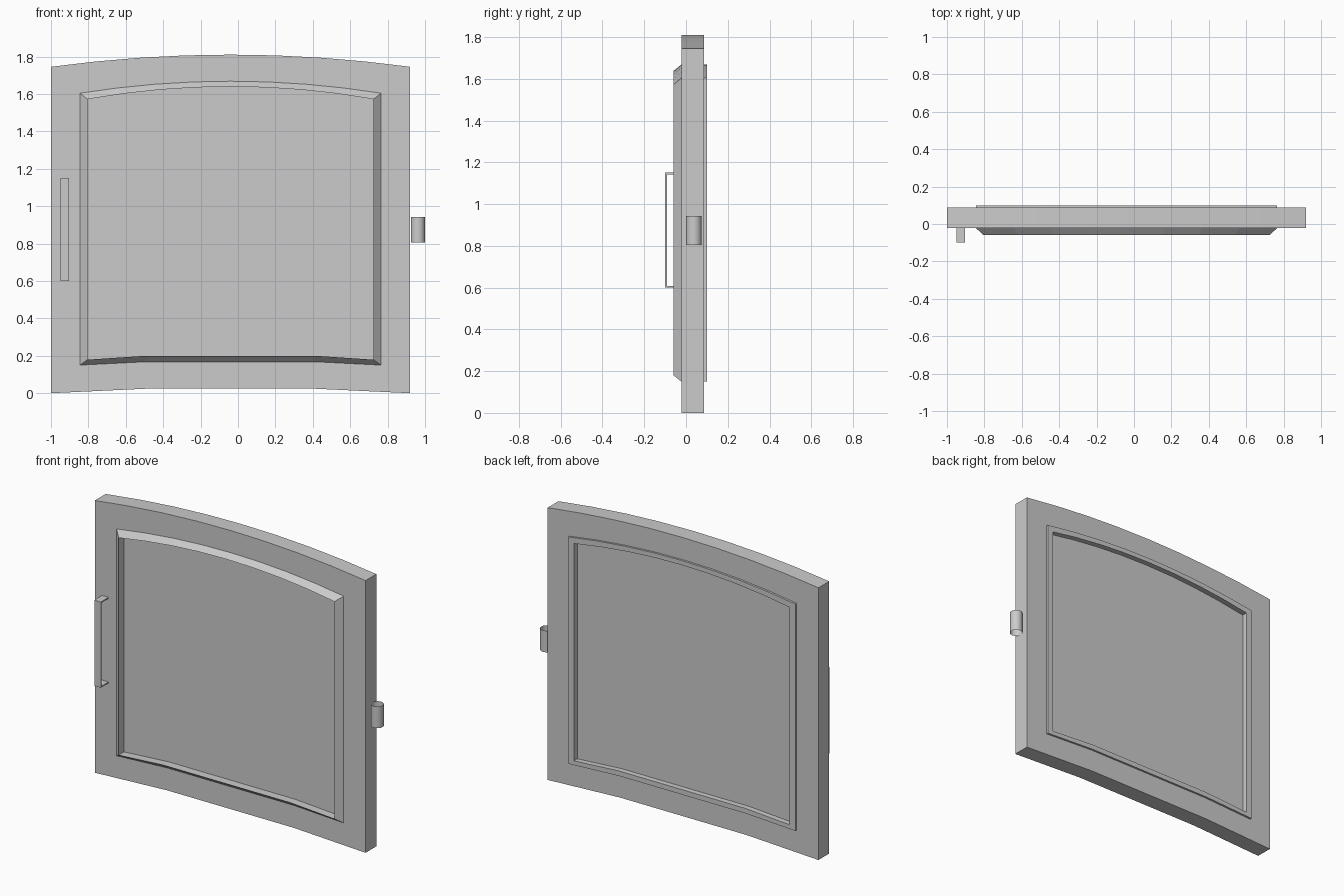
import bpy
import math

cube = bpy.data.objects.get("Cube")
if cube:
    bpy.data.objects.remove(cube, do_unlink=True)

CX = -0.04      # middle of the door leaf
STEPS = 8       # segments along each arched top edge

grey = bpy.data.materials.new("plain grey")
grey.use_nodes = True
colour = (0.6, 0.6, 0.6, 1)
grey.diffuse_color = colour
grey.node_tree.nodes["Principled BSDF"].inputs["Base Color"].default_value = colour


def add_mesh(name, verts, faces):
    mesh = bpy.data.meshes.new(name)
    mesh.from_pydata(verts, [], faces)
    mesh.materials.append(grey)
    obj = bpy.data.objects.new(name, mesh)
    bpy.context.collection.objects.link(obj)
    return obj


def outline(half, low, low_mid, high, high_mid):
    """Arched panel outline, counter-clockwise as seen from the front."""
    pts = [(CX - half, low), (CX - 0.45, low_mid), (CX + 0.45, low_mid), (CX + half, low)]
    for i in range(STEPS + 1):
        t = 1 - 2 * i / STEPS
        pts.append((CX + half * t, high + (high_mid - high) * (1 - t * t)))
    return pts


def loft(name, rings, closed):
    """Join outlines at given depths, as a frame (closed) or a capped slab."""
    n = len(rings[0][0])
    verts = [(x, y, z) for pts, y in rings for x, z in pts]
    faces = []
    count = len(rings)
    for r in range(count if closed else count - 1):
        a, b = r * n, (r + 1) % count * n
        for i in range(n):
            j = (i + 1) % n
            faces.append((a + i, b + i, b + j, a + j))
    if not closed:
        faces += [tuple(range(n)), tuple(reversed(range((count - 1) * n, count * n)))]
    return add_mesh(name, verts, faces)


door_edge = outline(0.96, 0.0, 0.024, 1.745, 1.81)
trim_edge = outline(0.805, 0.15, 0.168, 1.604, 1.668)
trim_inner = outline(0.765, 0.179, 0.2, 1.572, 1.639)
door_hole = outline(0.785, 0.165, 0.184, 1.588, 1.653)

# Door leaf, window trim and pane
FRONT, BACK = -0.022, 0.087
loft("door_frame", [(door_edge, FRONT), (door_edge, BACK),
                    (door_hole, BACK), (door_hole, FRONT)], True)
loft("window_trim", [(trim_edge, FRONT), (trim_edge, 0.1),
                     (trim_inner, 0.1), (trim_inner, -0.059)], True)
loft("window_pane", [(trim_inner, -0.005), (trim_inner, 0.065)], False)

# Handle: a thin bent strip
profile = [(FRONT, 0.6), (-0.1, 0.6), (-0.1, 1.15), (FRONT, 1.15),
           (FRONT, 1.142), (-0.092, 1.142), (-0.092, 0.608), (FRONT, 0.608)]
n = len(profile)
verts = [(x, y, z) for x in (-0.949, -0.903) for y, z in profile]
faces = [(i, (i + 1) % n, n + (i + 1) % n, n + i) for i in range(n)]
faces += [tuple(reversed(range(n))), tuple(range(n, 2 * n))]
add_mesh("handle", verts, faces)

# Hinge: an open sleeve on the door's left edge
bpy.ops.mesh.primitive_cylinder_add(vertices=24, radius=0.038, depth=0.138,
                                    end_fill_type='NOTHING',
                                    location=(0.962, 0.037, 0.874))
hinge = bpy.context.object
hinge.name = "hinge_sleeve"
hinge.data.materials.append(grey)
bpy.ops.object.shade_smooth_by_angle(angle=math.radians(40))
